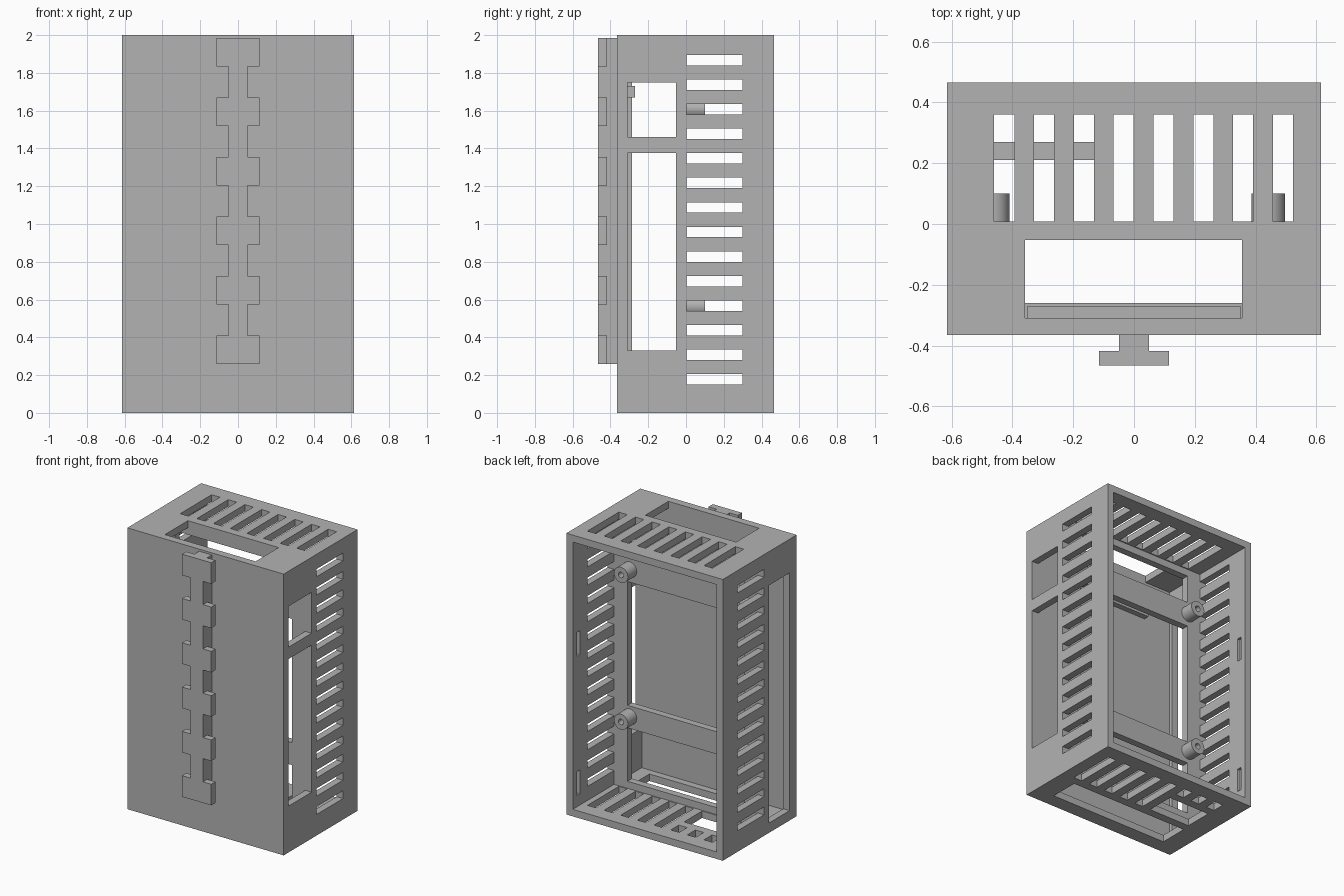
import bpy
import bmesh
from mathutils import Matrix, Vector

if "Cube" in bpy.data.objects:
    bpy.data.objects.remove(bpy.data.objects["Cube"], do_unlink=True)

grey = bpy.data.materials.new("plain grey")
grey.use_nodes = True
grey.diffuse_color = (0.45, 0.45, 0.45, 1)
grey.node_tree.nodes["Principled BSDF"].inputs["Base Color"].default_value = grey.diffuse_color


def boxes(name, spans):
    """One object made of boxes, each given as (x0, x1, y0, y1, z0, z1)."""
    bm = bmesh.new()
    for s in spans:
        lo, hi = Vector(s[::2]), Vector(s[1::2])
        place = Matrix.Translation((lo + hi) / 2) @ Matrix.Diagonal((*(hi - lo), 1))
        bmesh.ops.create_cube(bm, size=1, matrix=place)
    mesh = bpy.data.meshes.new(name)
    bm.to_mesh(mesh)
    bm.free()
    mesh.materials.append(grey)
    obj = bpy.data.objects.new(name, mesh)
    bpy.context.collection.objects.link(obj)
    return obj


def boolean(obj, other, operation="DIFFERENCE"):
    mod = obj.modifiers.new("cut", "BOOLEAN")
    mod.operation = operation
    mod.solver = "EXACT"
    mod.object = other
    bpy.ops.object.select_all(action="DESELECT")
    obj.select_set(True)
    bpy.context.view_layer.objects.active = obj
    bpy.ops.object.modifier_apply(modifier=mod.name)
    bpy.data.objects.remove(other, do_unlink=True)


def cut(obj, spans):
    boolean(obj, boxes("cutter", spans))


W, FRONT, BACK, H = 0.615, -0.365, 0.465, 2.0
T = 0.05                     # wall thickness
IN = W - T
OUT = W + 0.1

# Case: open rear bay and closed front bay with a panel between them
case = boxes("case", [(-W, W, FRONT, BACK, 0, H)])
cut(case, [(-IN, IN, 0, BACK + 0.1, T, H - T),
           (-IN, IN, -0.31, -0.05, T, H - T)])

# Panel openings, leaving two cross bars
cut(case, [(-0.46, 0.46, -0.1, 0.05, a, b)
           for a, b in ((0.1, 0.48), (0.64, 1.52), (1.7, 1.9))])

# Side vents, right through both sides
cut(case, [(-OUT, OUT, 0.002, 0.3, 0.15 + 0.13 * i, 0.205 + 0.13 * i)
           for i in range(14)])

# Top and bottom vents; three on one side are shortened at the bottom
vents = []
for i in range(8):
    x = -0.427 + 0.131 * i
    a, b = x - 0.033, x + 0.033
    vents.append((a, b, 0.008, 0.36, 1.9, 2.1))
    vents.append((a, b, 0.27 if i < 3 else 0.008, 0.36, -0.1, 0.1))
vents.append((-0.46, -0.132, 0.008, 0.21, -0.1, 0.1))
cut(case, vents)

# Windows into the front bay
cut(case, [(0.5, OUT, -0.31, -0.052, 0.33, 1.375),
           (0.5, OUT, -0.31, -0.052, 1.46, 1.75),
           (-OUT, -0.5, -0.285, -0.052, 0.07, 1.76),
           (-0.358, 0.356, -0.31, -0.052, 1.9, 2.1),
           (-0.47, 0.47, -0.26, -0.052, -0.1, 0.1)])

# Shallow latch recesses near the open rim
cut(case, [(side * (IN + 0.01) - 0.012, side * (IN + 0.01) + 0.012, 0.385, 0.42, z, z + 0.17)
           for side in (-1, 1) for z in (0.13, 1.12)])

# Small lip inside the front wall
boxes("front_lip", [(-0.35, 0.35, -0.31, -0.27, 1.67, 1.73)])

# Toothed mounting rail on the front
rail = boxes("mounting_rail", [(-0.05, 0.05, -0.465, FRONT, 0.26, 1.985)])
boolean(rail, boxes("teeth", [(-0.115, 0.115, -0.465, -0.418, 0.26 + 0.315 * i, 0.41 + 0.315 * i)
                              for i in range(6)]), "UNION")


# Hollow screw posts on the cross bars
def screw_post(name, x, z):
    bm = bmesh.new()
    rings = []
    for radius, y in ((0.055, 0), (0.055, 0.1), (0.02, 0.1), (0.02, 0)):
        place = Matrix.Translation((x, y, z)) @ Matrix.Rotation(1.5708, 4, "X")
        rings.append(bmesh.ops.create_circle(bm, segments=32, radius=radius, matrix=place)["verts"])
    for a, b in zip(rings, rings[1:]):
        for i in range(32):
            j = (i + 1) % 32
            bm.faces.new((a[i], a[j], b[j], b[i]))
    bm.faces.new(rings[-1])
    bmesh.ops.recalc_face_normals(bm, faces=bm.faces)
    mesh = bpy.data.meshes.new(name)
    bm.to_mesh(mesh)
    bm.free()
    mesh.materials.append(grey)
    obj = bpy.data.objects.new(name, mesh)
    bpy.context.collection.objects.link(obj)
    bpy.ops.object.select_all(action="DESELECT")
    obj.select_set(True)
    bpy.context.view_layer.objects.active = obj
    bpy.ops.object.shade_smooth_by_angle()


for level, z in (("lower", 0.565), ("upper", 1.61)):
    screw_post(level + "_left_post", 0.442, z)
    screw_post(level + "_right_post", -0.465, z)
